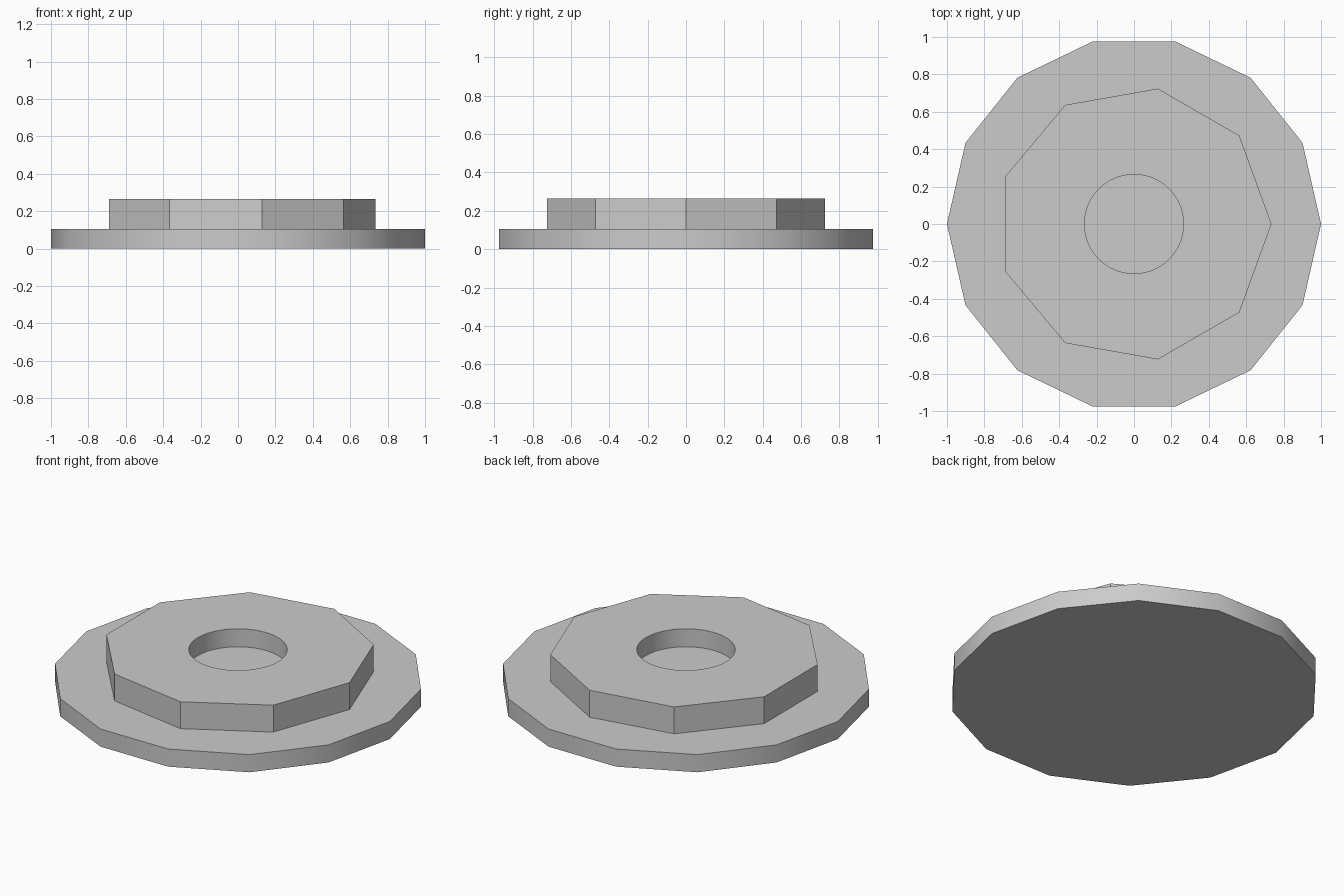
import bpy
import math

cube = bpy.data.objects.get("Cube")
if cube:
    bpy.data.objects.remove(cube, do_unlink=True)

grey = bpy.data.materials.new("plain_grey")
grey.use_nodes = True
grey.diffuse_color = (0.6, 0.6, 0.6, 1)
grey.node_tree.nodes["Principled BSDF"].inputs["Base Color"].default_value = (0.6, 0.6, 0.6, 1)


def prism(name, sides, radius, bottom, top):
    """Upright prism with its first corner on the +x axis."""
    bpy.ops.mesh.primitive_cylinder_add(
        vertices=sides, radius=radius, depth=top - bottom,
        location=(0, 0, (bottom + top) / 2))
    obj = bpy.context.object
    obj.name = name
    # The primitive starts at +y, so turn it to +x
    obj.rotation_euler.z = -math.pi / 2
    bpy.ops.object.transform_apply(location=True, rotation=True, scale=True)
    obj.data.materials.append(grey)
    return obj


def smooth(obj):
    bpy.ops.object.select_all(action="DESELECT")
    obj.select_set(True)
    bpy.context.view_layer.objects.active = obj
    bpy.ops.object.shade_smooth_by_angle(angle=math.radians(30))


# Wide fourteen-sided base plate
base = prism("base_plate", 14, 1.0, 0.0, 0.105)
smooth(base)

# Nine-sided raised block with a round blind hole
block = prism("raised_block", 9, 0.735, 0.105, 0.265)
cutter = prism("hole_cutter", 64, 0.265, 0.158, 0.4)
cutter.hide_render = True
hole = block.modifiers.new("round_hole", "BOOLEAN")
hole.operation = "DIFFERENCE"
hole.solver = "EXACT"
hole.object = cutter
bpy.context.view_layer.objects.active = block
bpy.ops.object.modifier_apply(modifier=hole.name)
bpy.data.objects.remove(cutter, do_unlink=True)
smooth(block)
